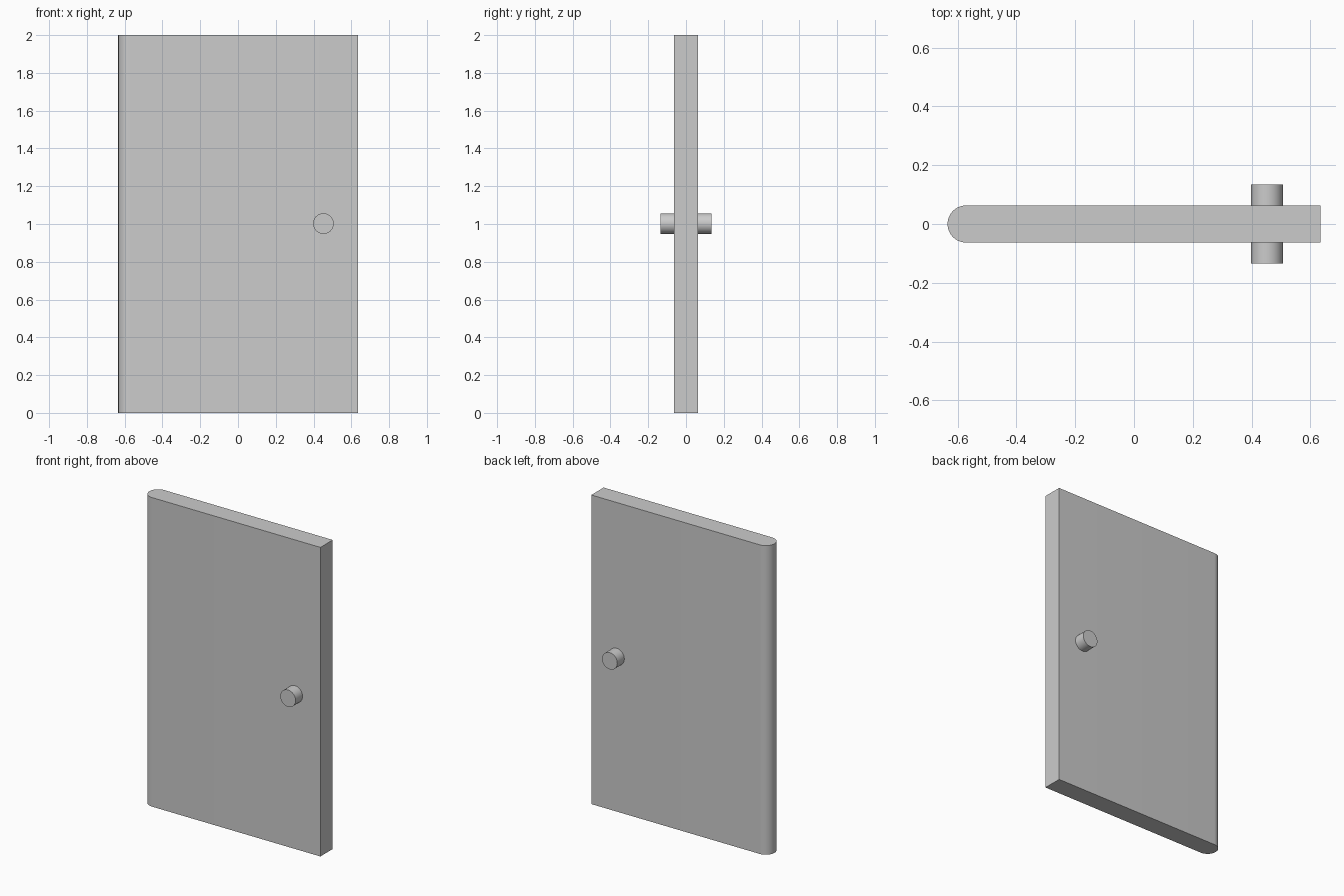
import bpy, bmesh
from math import pi, sin, cos

if "Cube" in bpy.data.objects:
    bpy.data.objects.remove(bpy.data.objects["Cube"])

HALF_W, HALF_T, HEIGHT = 0.634, 0.063, 2.0


def extrude_profile(name, points, vector):
    """Make a closed solid by extruding a planar outline along a vector."""
    bm = bmesh.new()
    face = bm.faces.new([bm.verts.new(p) for p in points])
    res = bmesh.ops.extrude_face_region(bm, geom=[face], use_keep_orig=True)
    verts = [g for g in res["geom"] if isinstance(g, bmesh.types.BMVert)]
    bmesh.ops.translate(bm, verts=verts, vec=vector)
    bmesh.ops.recalc_face_normals(bm, faces=bm.faces)
    mesh = bpy.data.meshes.new(name)
    bm.to_mesh(mesh)
    bm.free()
    obj = bpy.data.objects.new(name, mesh)
    bpy.context.collection.objects.link(obj)
    bpy.ops.object.select_all(action='DESELECT')
    obj.select_set(True)
    bpy.context.view_layer.objects.active = obj
    bpy.ops.object.shade_smooth_by_angle(angle=pi / 6)
    return obj


# Door slab: square latch edge, half-round hinge edge
N = 24
outline = [(HALF_W, -HALF_T, 0), (HALF_W, HALF_T, 0)]
for i in range(N + 1):
    a = pi / 2 + pi * i / N
    outline.append((-HALF_W + HALF_T + HALF_T * cos(a), HALF_T * sin(a), 0))
extrude_profile("door_panel", outline, (0, 0, HEIGHT))

# Round knobs, one on each face
KNOB_X, KNOB_Z, KNOB_R, KNOB_END = 0.452, 1.002, 0.0545, 0.135
S = 48
for name, side in (("front_knob", -1), ("back_knob", 1)):
    circle = [(KNOB_X + KNOB_R * cos(2 * pi * i / S), side * HALF_T,
               KNOB_Z + KNOB_R * sin(2 * pi * i / S)) for i in range(S)]
    extrude_profile(name, circle, (0, side * (KNOB_END - HALF_T), 0))
